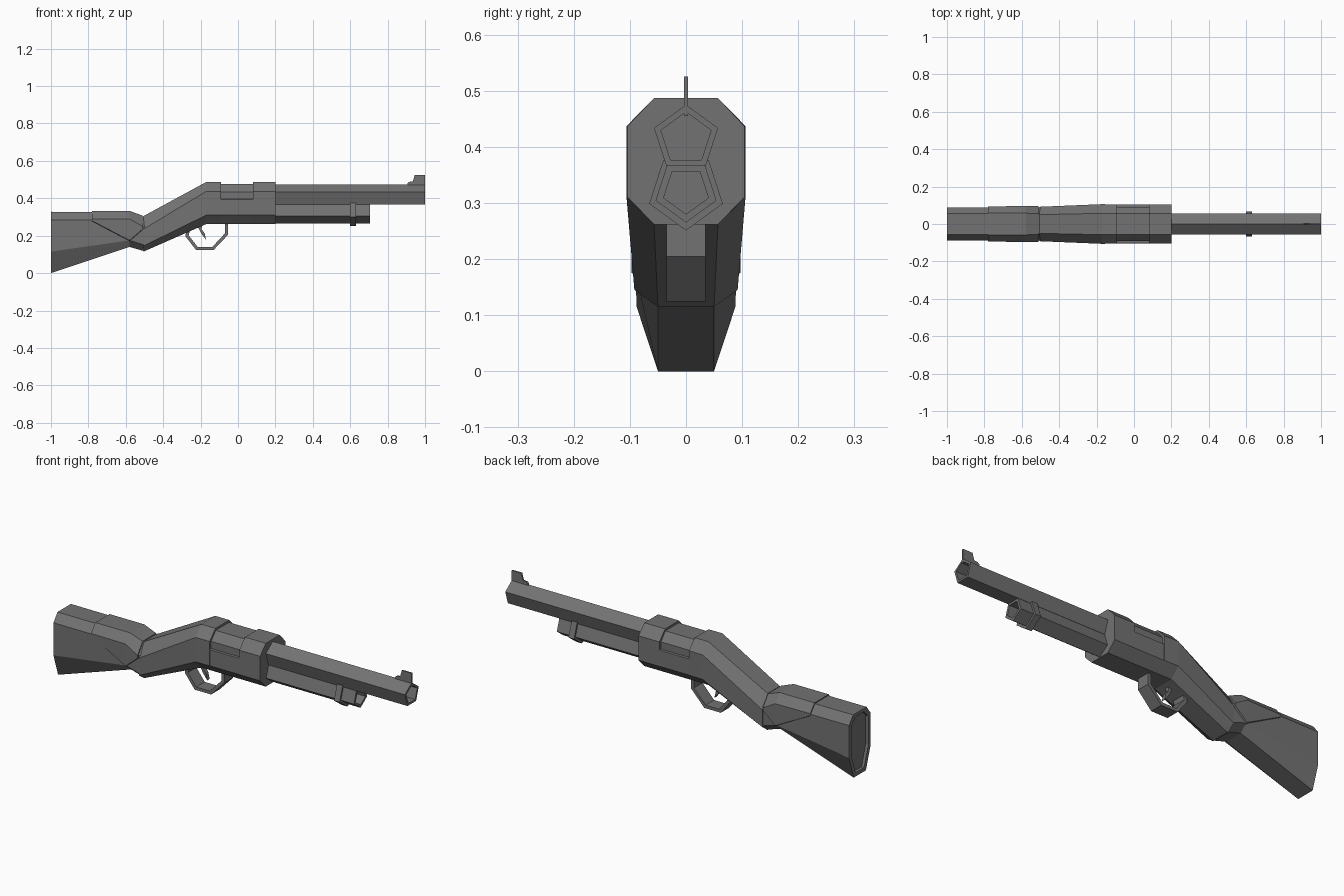
import bpy, bmesh
from math import sin, cos, pi

cube = bpy.data.objects.get("Cube")
if cube:
    bpy.data.objects.remove(cube, do_unlink=True)

grey = bpy.data.materials.new("gunmetal_grey")
grey.use_nodes = True
COLOUR = (0.17, 0.17, 0.17, 1)
grey.diffuse_color = COLOUR
grey.node_tree.nodes["Principled BSDF"].inputs["Base Color"].default_value = COLOUR


def finish(name, bm):
    bmesh.ops.recalc_face_normals(bm, faces=bm.faces)
    mesh = bpy.data.meshes.new(name)
    bm.to_mesh(mesh)
    bm.free()
    mesh.materials.append(grey)
    obj = bpy.data.objects.new(name, mesh)
    bpy.context.collection.objects.link(obj)
    return obj


def loft(name, rings):
    """Skin a row of equal-sided rings and cap both ends."""
    bm = bmesh.new()
    loops = [[bm.verts.new(p) for p in ring] for ring in rings]
    n = len(loops[0])
    for a, b in zip(loops, loops[1:]):
        for i in range(n):
            j = (i + 1) % n
            bm.faces.new((a[i], a[j], b[j], b[i]))
    bm.faces.new(loops[0])
    bm.faces.new(loops[-1])
    return finish(name, bm)


def octagon(x, top, upper, lower, bottom, w_top, w_side, w_bottom):
    """Chamfered cross-section, mirrored about y = 0."""
    half = [(w_top, top), (w_side, upper), (w_side, lower), (w_bottom, bottom)]
    return [(x, y, z) for y, z in half] + [(x, -y, z) for y, z in reversed(half)]


def pentagon(x, z, r, up):
    return [(x, r * sin(i * 2 * pi / 5), z + up * r * cos(i * 2 * pi / 5))
            for i in range(5)]


def plate(name, outline, half_width):
    """Extrude a side-view outline across y."""
    return loft(name, [[(x, y, z) for x, z in outline]
                       for y in (-half_width, half_width)])


# Butt stock with a recessed rear plate
loft("butt_stock", [
    octagon(-0.985, .31, .275, .125, .02, .035, .07, .035),
    octagon(-1, .31, .275, .125, .02, .035, .07, .035),
    octagon(-1, .328, .285, .115, 0, .055, .088, .05),
    octagon(-0.58, .327, .285, .175, .14, .055, .09, .05),
    octagon(-0.5, .3, .245, .15, .117, .05, .088, .05)])

# Raised cheek piece with a diagonal lower edge
loft("cheek_piece", [
    octagon(-0.78, .333, .29, .28, .275, .058, .093, .085),
    octagon(-0.58, .333, .29, .175, .17, .058, .097, .085),
    octagon(-0.51, .307, .25, .235, .23, .055, .097, .085)])

# Sloping grip running up to the receiver
loft("grip", [
    octagon(-0.505, .305, .235, .145, .115, .05, .092, .05),
    octagon(-0.17, .487, .437, .31, .262, .057, .106, .057),
    octagon(-0.09, .487, .437, .31, .262, .057, .104, .057)])

# Receiver: narrower upper part, full-width lower part, front collar
loft("receiver_upper", [octagon(x, .476, .433, .31, .27, .055, .092, .05)
                        for x in (-0.1, 0.09)])
loft("receiver_lower", [octagon(x, .396, .394, .31, .262, .1, .103, .057)
                        for x in (-0.09, 0.08)])
loft("front_collar", [octagon(x, .487, .437, .31, .262, .057, .104, .057)
                      for x in (0.08, 0.2)])

# Hollow barrel and magazine tube
for name, end, z, r, bore, up in (("barrel", 1, .415, .06, .047, 1),
                                  ("magazine_tube", .705, .322, .057, .042, -1)):
    loft(name, [pentagon(.15, z, r, up), pentagon(end, z, r, up),
                pentagon(end, z, bore, up), pentagon(end - .08, z, bore, up)])
loft("magazine_band", [pentagon(x, .32, .069, -1) for x in (.598, .63)])

# Front sight
plate("front_sight", [(.905, .455), (.905, .48), (.915, .488), (.935, .49),
                      (.945, .525), (1, .525), (1, .455)], .004)

# Trigger guard ribbon and trigger
plate("trigger_guard", [(-.275, .23), (-.282, .198), (-.225, .124), (-.13, .124),
                        (-.053, .205), (-.053, .275), (-.07, .275), (-.07, .212),
                        (-.137, .14), (-.216, .14), (-.264, .202), (-.256, .23)], .035)
plate("trigger", [(-.225, .265), (-.195, .21), (-.17, .177), (-.178, .212),
                  (-.195, .235), (-.19, .265)], .01)
